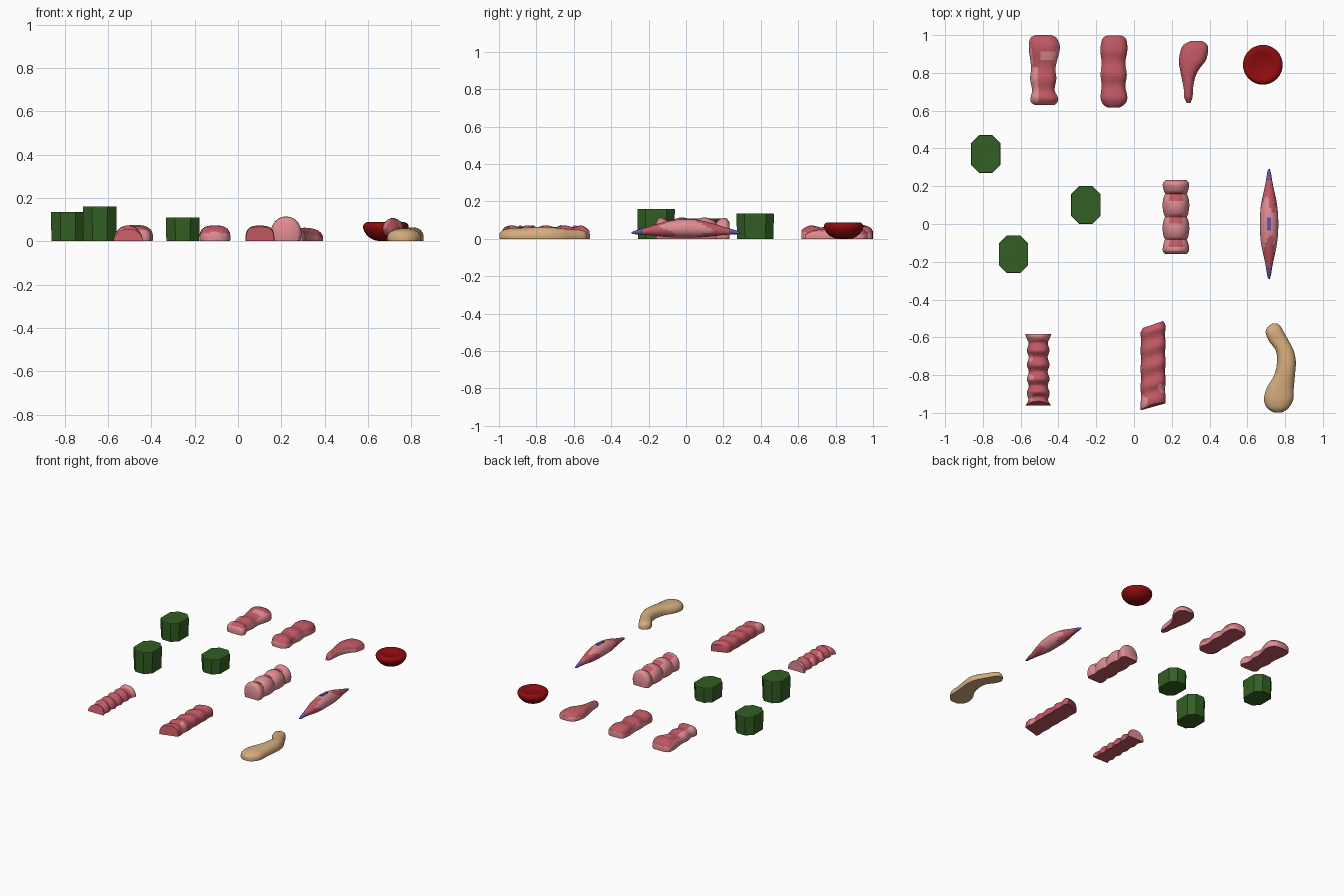
import bpy, bmesh, math
from math import sin, cos, pi

if "Cube" in bpy.data.objects:
    bpy.data.objects.remove(bpy.data.objects["Cube"])


def mat(name, rgb):
    m = bpy.data.materials.new(name)
    lin = [((c / 255 + 0.055) / 1.055) ** 2.4 for c in rgb]
    m.diffuse_color = (*lin, 1)
    m.use_nodes = True
    m.node_tree.nodes["Principled BSDF"].inputs["Base Color"].default_value = m.diffuse_color
    return m


RED = mat("muscle red", (192, 88, 99))
PINK = mat("light pink", (222, 140, 147))
GREEN = mat("leaf green", (50, 95, 35))
BLOOD = mat("dark red", (142, 12, 14))
TAN = mat("tan", (212, 172, 125))
PURPLE = mat("purple", (105, 82, 165))


def finish(bm, name, mats, rule=None, smooth=True):
    """Write a bmesh to an object, colour faces by rule, keep sharp edges."""
    bmesh.ops.recalc_face_normals(bm, faces=bm.faces)
    bm.normal_update()
    for f in bm.faces:
        f.smooth = smooth
        if rule:
            f.material_index = int(rule(f.calc_center_median(), f.normal))
    for e in bm.edges:
        e.smooth = len(e.link_faces) == 2 and e.calc_face_angle(0) < math.radians(45)
    me = bpy.data.meshes.new(name)
    bm.to_mesh(me)
    bm.free()
    for m in mats:
        me.materials.append(m)
    ob = bpy.data.objects.new(name, me)
    bpy.context.collection.objects.link(ob)
    return ob


def skin(rings):
    """Join closed rings of points into a capped tube."""
    bm = bmesh.new()
    vs = [[bm.verts.new(p) for p in r] for r in rings]
    n = len(rings[0])
    for a, b in zip(vs, vs[1:]):
        for i in range(n):
            j = (i + 1) % n
            bm.faces.new((a[i], a[j], b[j], b[i]))
    bm.faces.new(vs[0])
    bm.faces.new(vs[-1])
    return bm


def spline(st, k=5):
    """Smooth curve through the stations."""
    out = []
    for i in range(len(st) - 1):
        p = [st[max(0, min(len(st) - 1, i + d))] for d in (-1, 0, 1, 2)]
        for s in range(k):
            t = s / k
            out.append(tuple(0.5 * (2 * b + (c - a) * t + (2 * a - 5 * b + 4 * c - d) * t * t
                                    + (3 * b - a - 3 * c + d) * t ** 3) for a, b, c, d in zip(*p)))
    return out + [st[-1]]


def dome(st, e=0.75, tuck=0.25, n=22, warp=None):
    """Flat-bottomed loft; each station is y, left x, right x, height."""
    rings = []
    a0 = -math.asin(tuck)
    for y, l, r, h in st:
        cx, hw = (l + r) / 2, (r - l) / 2
        ring = []
        for i in range(n + 1):
            a = a0 + (pi - 2 * a0) * i / n
            c, s = cos(a), sin(a)
            u = math.copysign(abs(c) ** e, c)
            if s >= 0:
                z = (abs(s) ** e + tuck) / (1 + tuck) * h
            else:
                z = (s + tuck) / (1 + tuck) * h
            yy = y + (warp(u, y) if warp else 0)
            ring.append((cx + hw * u, yy, max(z, 0)))
        rings.append(ring)
    return skin(rings)


# green eight-sided blocks
for k, (x, y, h) in enumerate([(-0.785, 0.37, 0.136), (-0.638, -0.16, 0.16), (-0.255, 0.10, 0.11)]):
    w, d, c = 0.078, 0.1, 0.043
    outline = [(w, d - c), (w - c, d), (c - w, d), (-w, d - c),
               (-w, c - d), (c - w, -d), (w - c, -d), (w, c - d)]
    rings = [[(x + px * s, y + py * s, z) for px, py in outline]
             for s, z in ((0.97, 0), (1, h * 0.88), (1, h - 0.004), (0.98, h))]
    finish(skin(rings), f"green_block_{k + 1}", [GREEN], smooth=False)

# lobed fibre with broad light patches
st = [(1.0, -.525, -.435, .04), (.982, -.55, -.408, .062), (.93, -.557, -.392, .075),
      (.83, -.545, -.415, .058), (.77, -.55, -.411, .068), (.71, -.54, -.42, .06),
      (.67, -.547, -.403, .07), (.645, -.545, -.405, .06), (.63, -.525, -.42, .045)]


def patchy(c, n):
    if n.z < -0.8:
        return 0
    top = -0.49 < c.x < -0.405 and 0.86 < c.y < 0.975 and sin(c.y * 45) > -0.3
    return top or n.z < 0.55 + 0.25 * sin(c.y * 22 + 1) or (c.x < -0.51 and c.y < 0.83)


finish(dome(spline(st)), "patchy_lobed_fibre", [RED, PINK], patchy)

# plain lobed fibre
st = [(.998, -.14, -.07, .045), (.98, -.168, -.042, .062), (.92, -.178, -.035, .073),
      (.855, -.172, -.046, .063), (.79, -.177, -.038, .073), (.73, -.172, -.046, .061),
      (.67, -.177, -.035, .072), (.635, -.165, -.048, .06), (.617, -.14, -.075, .045)]
finish(dome(spline(st)), "lobed_fibre", [RED, PINK],
       lambda c, n: -0.8 < n.z < 0.3 + 0.2 * sin(c.y * 25))

# club-shaped piece
st = [(.97, .30, .36, .03), (.94, .255, .392, .053), (.87, .238, .382, .062),
      (.82, .243, .345, .06), (.77, .253, .322, .055), (.71, .264, .312, .05),
      (.67, .266, .31, .043), (.64, .28, .298, .025)]
finish(dome(spline(st), e=0.85), "club_piece", [RED, PINK],
       lambda c, n: -0.8 < n.z < 0.35 + 0.2 * sin(c.y * 20))

# round cell disc with dished top
prof = [(.002, 0), (.045, .003), (.075, .017), (.096, .04), (.105, .062),
        (.101, .079), (.085, .088), (.06, .083), (.03, .075), (.002, .073)]
rings = [[(.682 + r * cos(2 * pi * i / 40), .843 + r * sin(2 * pi * i / 40), z)
          for i in range(40)] for r, z in spline(prof, 3)]
finish(skin(rings), "dished_disc", [BLOOD])


# four-bead chain
def lobe(y):
    return abs(sin(pi * (y - .038) / .122)) ** 0.6


st = []
for i in range(61):
    y = .232 - .392 * i / 60
    edge = min(.232 - y, y + .16)
    k = 1 - 0.22 * max(0, 1 - edge / .025) ** 2
    hw, h = (.056 + .015 * lobe(y)) * k, (.086 + .028 * lobe(y)) * k
    st.append((y, .222 - hw, .222 + hw, h))


def bead_colour(c, n):
    crease = lobe(c.y + 0.012) < 0.72 and abs(c.x - .222) < .034 and c.z > .07 and abs(c.y - .035) < .17
    return 0 if n.z < -0.9 or crease else 1


finish(dome(st, e=0.95, tuck=0.45), "bead_chain", [RED, PINK], bead_colour)

# spindle with purple tips
half = [(0, .049), (.06, .047), (.11, .041), (.16, .031), (.2, .022), (.24, .015), (.275, .009), (.292, .003)]
sp = [(-y, r) for y, r in half[:0:-1]] + half
rings = []
for y, r in spline(sp, 4):
    zc = .057 - .025 * (abs(y) / .29) ** 1.5
    rings.append([(.715 + r * cos(2 * pi * i / 24), y, zc + r * sin(2 * pi * i / 24)) for i in range(24)])


def spindle_colour(c, n):
    if abs(c.y) > 0.235:
        return 2
    return abs(c.y) < 0.10 + 0.045 * sin(3 * math.atan2(n.z, n.x) + 1 + 8 * c.y)


finish(skin(rings), "spindle", [RED, PINK, PURPLE], spindle_colour)

# spindle nucleus, a thin plate on top
bm = bmesh.new()
bmesh.ops.create_cube(bm, size=1)
for v in bm.verts:
    v.co = (.714 + v.co.x * .022, v.co.y * .07, .104 + v.co.z * .008)
finish(bm, "spindle_nucleus", [PURPLE], smooth=False)

# ribbed strip with flared ends
st = []
for i in range(61):
    t = i / 60
    rib = sin(2 * pi * (5 * t + .1))
    flare = (2 * t - 1) ** 8
    hw = .055 + .005 * rib + .009 * flare
    st.append((-.582 - .378 * t, -.507 - hw, -.507 + hw, .062 + .011 * rib - .012 * flare * t))
finish(dome(st, e=0.95, tuck=0.02, warp=lambda u, y: .022 * (1 - u * u) * max(0, (-.85 - y) / .11)),
       "ribbed_strip", [RED, PINK],
       lambda c, n: n.z > -0.8 and (c.y > -.612 or (sin(c.y * 60) > .5 and c.x < -.535)))

# long ribbed block with slanted ends
st = []
for i in range(61):
    t = i / 60
    rib = sin(2 * pi * 4.5 * t)
    k = 1 - 0.2 * max(0, 1 - t / .08) ** 2
    hw = (.064 + .002 * rib) * k
    st.append((-.532 - .436 * t, .1 - hw, .102 + hw, (.067 + .005 * rib) * (1 - .2 * max(0, 1 - t / .06))))


def block_warp(u, y):
    end = max(0, (-.85 - y) / .118)
    return .018 * u + .014 * (1 - u * u) * end


finish(dome(st, e=0.65, tuck=0.02, warp=block_warp), "long_block", [RED, PINK],
       lambda c, n: n.z > -0.8 and c.y < -.85 and
       (abs(c.x - .1) > .025 and sin(c.y * 40 + c.x * 30) > .2))

# bent tan piece
st = [(-.528, .732, .76, .025), (-.545, .708, .778, .042), (-.575, .697, .795, .05),
      (-.62, .715, .82, .052), (-.67, .75, .845, .057), (-.73, .757, .857, .063),
      (-.80, .742, .852, .063), (-.87, .702, .846, .06), (-.93, .688, .843, .058),
      (-.975, .705, .818, .048), (-.997, .74, .785, .03)]
finish(dome(spline(st), e=0.85), "bent_tan_piece", [TAN])
